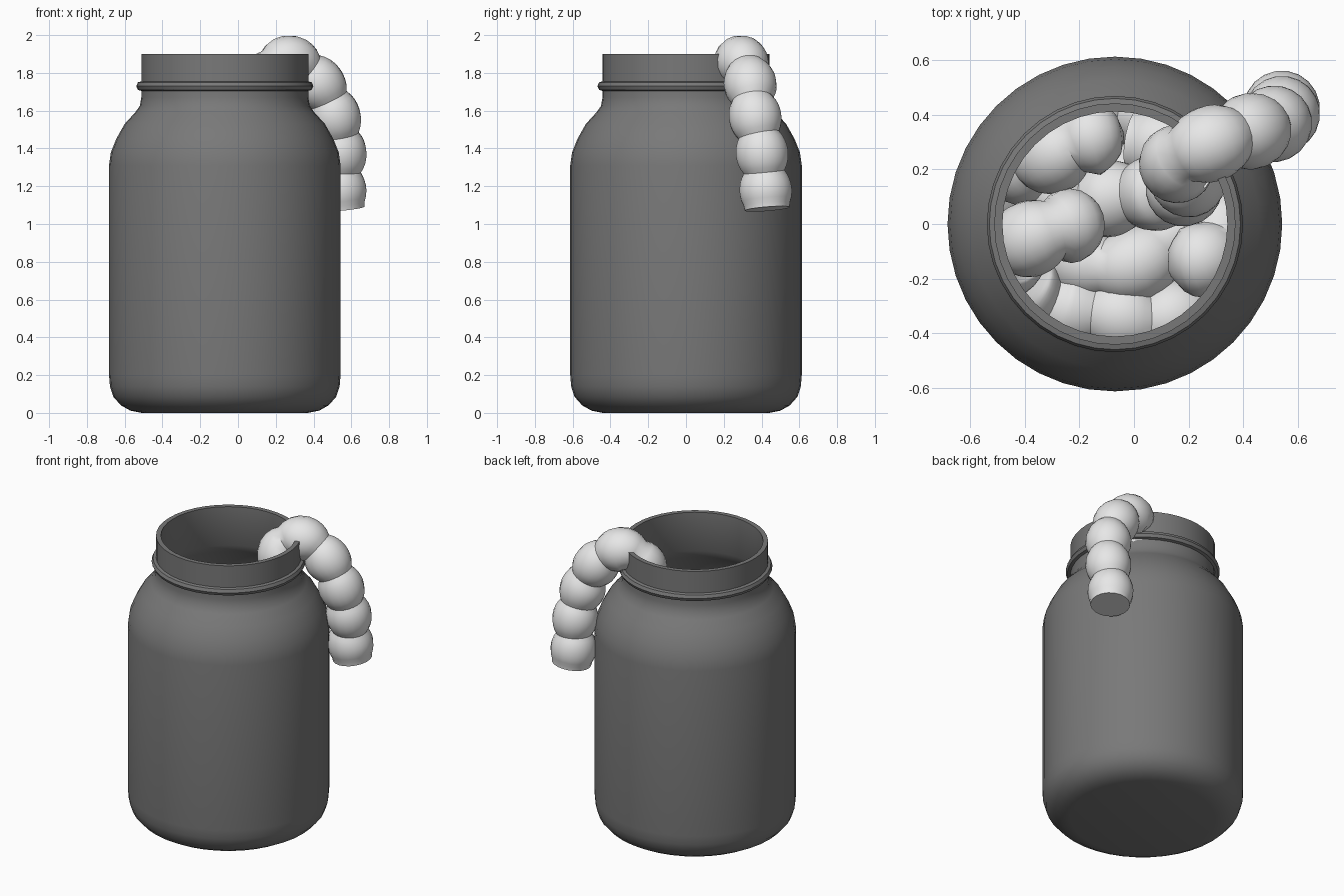
import bpy, bmesh, math
from mathutils import Vector

cube = bpy.data.objects.get("Cube")
if cube:
    bpy.data.objects.remove(cube, do_unlink=True)


def material(name, grey):
    mat = bpy.data.materials.new(name)
    mat.use_nodes = True
    color = (grey, grey, grey, 1)
    mat.diffuse_color = color
    mat.node_tree.nodes["Principled BSDF"].inputs["Base Color"].default_value = color
    return mat


jar_grey = material("dark grey", 0.19)
worm_white = material("soft white", 0.8)
JAR_X = -0.07


def finish(bm, name, mat, angle):
    bmesh.ops.recalc_face_normals(bm, faces=bm.faces[:])
    mesh = bpy.data.meshes.new(name)
    bm.to_mesh(mesh)
    bm.free()
    mesh.materials.append(mat)
    obj = bpy.data.objects.new(name, mesh)
    bpy.context.collection.objects.link(obj)
    bpy.ops.object.select_all(action="DESELECT")
    obj.select_set(True)
    bpy.context.view_layer.objects.active = obj
    bpy.ops.object.shade_smooth_by_angle(angle=math.radians(angle))
    return obj


# Jar: one lathed profile, outside up to the rim and back down the inside
outer = [(0, 0), (0.44, 0), (0.5, 0.012), (0.55, 0.04), (0.59, 0.085),
         (0.608, 0.14), (0.613, 0.2), (0.613, 1.31), (0.603, 1.38),
         (0.575, 1.45), (0.53, 1.53), (0.475, 1.59), (0.45, 1.625), (0.442, 1.67), (0.442, 1.705),
         (0.46, 1.71), (0.469, 1.73), (0.46, 1.75), (0.442, 1.755), (0.442, 1.9)]
inner = [(0.412, 1.9), (0.412, 1.64), (0.45, 1.58), (0.54, 1.45),
         (0.58, 1.31), (0.58, 0.2), (0.55, 0.09), (0.44, 0.04), (0, 0.04)]
bm = bmesh.new()
verts = [bm.verts.new((r, 0, z)) for r, z in outer + inner]
edges = [bm.edges.new(pair) for pair in zip(verts, verts[1:])]
bmesh.ops.spin(bm, geom=verts + edges, cent=(0, 0, 0), axis=(0, 0, 1),
               angle=math.tau, steps=40)
bmesh.ops.remove_doubles(bm, verts=bm.verts[:], dist=0.0005)
jar = finish(bm, "jar", jar_grey, 40)
jar.location.x = JAR_X


def smooth_path(points, steps=24):
    """Dense samples of a curve passing through all the points."""
    p = [Vector(q) for q in points]
    p = [p[0] * 2 - p[1]] + p + [p[-1] * 2 - p[-2]]
    out = []
    for a, b, c, d in zip(p, p[1:], p[2:], p[3:]):
        for i in range(steps):
            t = i / steps
            out.append(0.5 * (2 * b + (c - a) * t + (2 * a - 5 * b + 4 * c - d) * t * t
                              + (3 * b - a - 3 * c + d) * t ** 3))
    return out + [p[-2]]


def resample(path, count):
    """Evenly spaced points along the path."""
    lengths = [0]
    for a, b in zip(path, path[1:]):
        lengths.append(lengths[-1] + (b - a).length)
    out, k = [], 0
    for i in range(count + 1):
        s = lengths[-1] * i / count
        while k < len(path) - 2 and lengths[k + 1] < s:
            k += 1
        t = (s - lengths[k]) / (lengths[k + 1] - lengths[k])
        out.append(path[k].lerp(path[k + 1], t))
    return out, lengths[-1]


def worm(name, points, radius=0.14, sides=20, rings=8):
    """Beaded tube: a flat cut at the first point, a round tip at the last."""
    path = smooth_path(points)
    total = sum((b - a).length for a, b in zip(path, path[1:]))
    beads = max(1, round(total / 0.2))
    centres, total = resample(path, beads * rings)
    bm = bmesh.new()
    loops, side, last = [], None, None
    for i, c in enumerate(centres):
        tangent = (centres[min(i + 1, len(centres) - 1)] - centres[max(i - 1, 0)]).normalized()
        if side is None:
            side = tangent.orthogonal().normalized()
        else:
            side = last.rotation_difference(tangent) @ side
        last = tangent
        up = tangent.cross(side)
        # Bead bulge, then the rounded tip
        t = (i % rings) / rings
        r = radius * math.sqrt(1 - (0.62 * (2 * t - 1)) ** 2)
        if i == 0:
            r = radius * 0.86
        left = total * (1 - i / (beads * rings))
        if left < radius:
            r = min(r, radius * math.sqrt(max(0.01, 1 - (1 - left / radius) ** 2)))
        loops.append([bm.verts.new(c + r * (math.cos(a) * side + math.sin(a) * up))
                      for a in (math.tau * j / sides for j in range(sides))])
    for a, b in zip(loops, loops[1:]):
        for j in range(sides):
            n = (j + 1) % sides
            bm.faces.new((a[j], a[n], b[n], b[j]))
    bm.faces.new(loops[0])
    bm.faces.new(loops[-1])
    return finish(bm, name, worm_white, 42)


def coil(radius, bottom, top, turns):
    steps = int(turns * 10)
    return [(JAR_X + radius * math.cos(math.tau * turns * i / steps),
             radius * math.sin(math.tau * turns * i / steps),
             bottom + (top - bottom) * i / steps) for i in range(steps + 1)]


# Worm climbing out over the rim and hanging down the outside
worm("hanging_worm", [(0.55, 0.43, 1.08), (0.54, 0.42, 1.2), (0.54, 0.4, 1.39),
                      (0.5, 0.36, 1.6), (0.41, 0.335, 1.76), (0.27, 0.29, 1.86),
                      (0.16, 0.23, 1.78), (0.19, 0.18, 1.62), (0.2, 0.14, 1.45),
                      (0.12, 0.12, 1.25), (-0.05, 0.1, 1.14), (-0.2, 0.08, 1.1),
                      (-0.38, 0.12, 1.08)])

# Tangle at the top of the pile
worm("back_worm", [(-0.4, -0.1, 0.85), (-0.47, 0.08, 0.9), (-0.42, 0.2, 1.1),
                   (-0.3, 0.25, 1.27), (-0.17, 0.31, 1.32), (-0.04, 0.33, 1.3)])
worm("left_worm", [(0.3, -0.2, 0.8), (0.2, -0.32, 0.95), (0.06, -0.35, 1.0),
                   (-0.1, -0.33, 1.0), (-0.27, -0.3, 0.98), (-0.42, -0.22, 1.05),
                   (-0.46, -0.1, 1.2), (-0.37, -0.05, 1.31), (-0.26, -0.01, 1.3),
                   (-0.17, 0.0, 1.18)])
worm("right_worm", [(0.0, 0.3, 0.95), (0.17, 0.27, 1.0), (0.29, 0.15, 1.0),
                    (0.32, 0.0, 1.05), (0.26, -0.12, 1.17), (0.13, -0.18, 1.18)])
worm("middle_worm", [(-0.28, -0.1, 0.9), (-0.15, -0.15, 1.0), (0.0, -0.15, 1.03),
                     (0.12, -0.06, 0.98), (0.22, 0.02, 0.85)])

# Coiled worms filling the jar below
worm("outer_coil_worm", coil(0.42, 0.19, 0.9, 3))
worm("inner_coil_worm", coil(0.16, 0.19, 0.85, 2.5))
